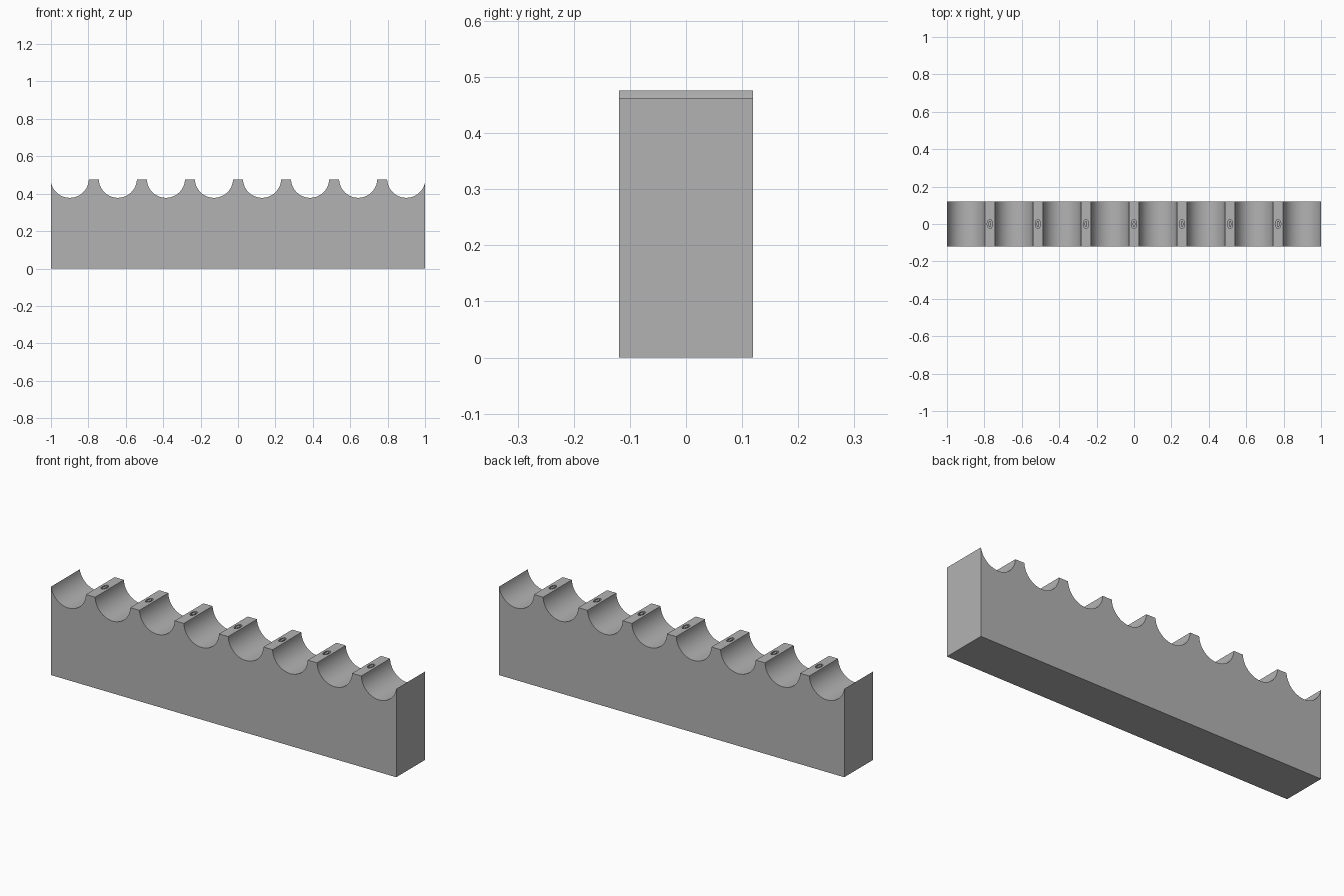
import bpy
import bmesh
import math
from mathutils import Matrix

cube = bpy.data.objects.get("Cube")
if cube:
    bpy.data.objects.remove(cube, do_unlink=True)

HALF_Y, TOP = 0.119, 0.476
COUNT, PITCH, RADIUS, AXIS_Z = 8, 0.257, 0.102, 0.48
ARC_STEPS = 32

grey = bpy.data.materials.new("plain_grey")
grey.use_nodes = True
grey.diffuse_color = (0.45, 0.45, 0.45, 1)
grey.node_tree.nodes["Principled BSDF"].inputs["Base Color"].default_value = grey.diffuse_color


def add_object(name, bm):
    bmesh.ops.recalc_face_normals(bm, faces=bm.faces)
    mesh = bpy.data.meshes.new(name)
    bm.to_mesh(mesh)
    bm.free()
    mesh.materials.append(grey)
    obj = bpy.data.objects.new(name, mesh)
    bpy.context.collection.objects.link(obj)
    return obj


def groove_arc(cx):
    """Points along one round groove, trimmed by the land height and block ends."""
    start = math.asin((AXIS_Z - TOP) / RADIUS)
    low = math.pi + start
    high = 2 * math.pi - start
    if cx - RADIUS < -1:
        low = math.pi + math.acos((cx + 1) / RADIUS)
    if cx + RADIUS > 1:
        high = 2 * math.pi - math.acos((1 - cx) / RADIUS)
    for i in range(ARC_STEPS + 1):
        a = low + (high - low) * i / ARC_STEPS
        yield cx + RADIUS * math.cos(a), AXIS_Z + RADIUS * math.sin(a)


# Rack block: scalloped profile extruded through its depth
bm = bmesh.new()
profile = [(-1, 0)]
for i in range(COUNT):
    profile += groove_arc((i - (COUNT - 1) / 2) * PITCH)
profile.append((1, 0))
face = bm.faces.new([bm.verts.new((x, -HALF_Y, z)) for x, z in profile])
moved = bmesh.ops.extrude_face_region(bm, geom=[face])["geom"]
bmesh.ops.translate(bm, vec=(0, 2 * HALF_Y, 0),
                    verts=[v for v in moved if isinstance(v, bmesh.types.BMVert)])
block = add_object("rack_block", bm)


# Shallow oval ring recess in each land between grooves
def oval(bm, cx, rx, ry, z):
    ring = [bm.verts.new((cx + rx * math.cos(a), ry * math.sin(a), z))
            for a in (2 * math.pi * k / 24 for k in range(24))]
    return ring


bm = bmesh.new()
for i in range(COUNT - 1):
    cx = (i - (COUNT - 2) / 2) * PITCH
    loops = [oval(bm, cx, rx, ry, z) for rx, ry, z in (
        (0.014, 0.025, TOP - 0.01), (0.014, 0.025, TOP + 0.02),
        (0.007, 0.017, TOP + 0.02), (0.007, 0.017, TOP - 0.01))]
    for a, b in zip(loops, loops[1:] + loops[:1]):
        for k in range(24):
            n = (k + 1) % 24
            bm.faces.new((a[k], a[n], b[n], b[k]))
cutter = add_object("recess_cutter", bm)
cutter.hide_render = True
cutter.hide_viewport = True

cut = block.modifiers.new("land_recesses", "BOOLEAN")
cut.operation = "DIFFERENCE"
cut.solver = "EXACT"
cut.object = cutter

# Smooth grooves with crisp edges; the modifier is baked so the cutter can go
bpy.context.view_layer.objects.active = block
bpy.ops.object.select_all(action="DESELECT")
block.select_set(True)
bpy.ops.object.modifier_apply(modifier=cut.name)
bpy.data.objects.remove(cutter, do_unlink=True)
bpy.ops.object.shade_smooth_by_angle(angle=math.radians(30))
